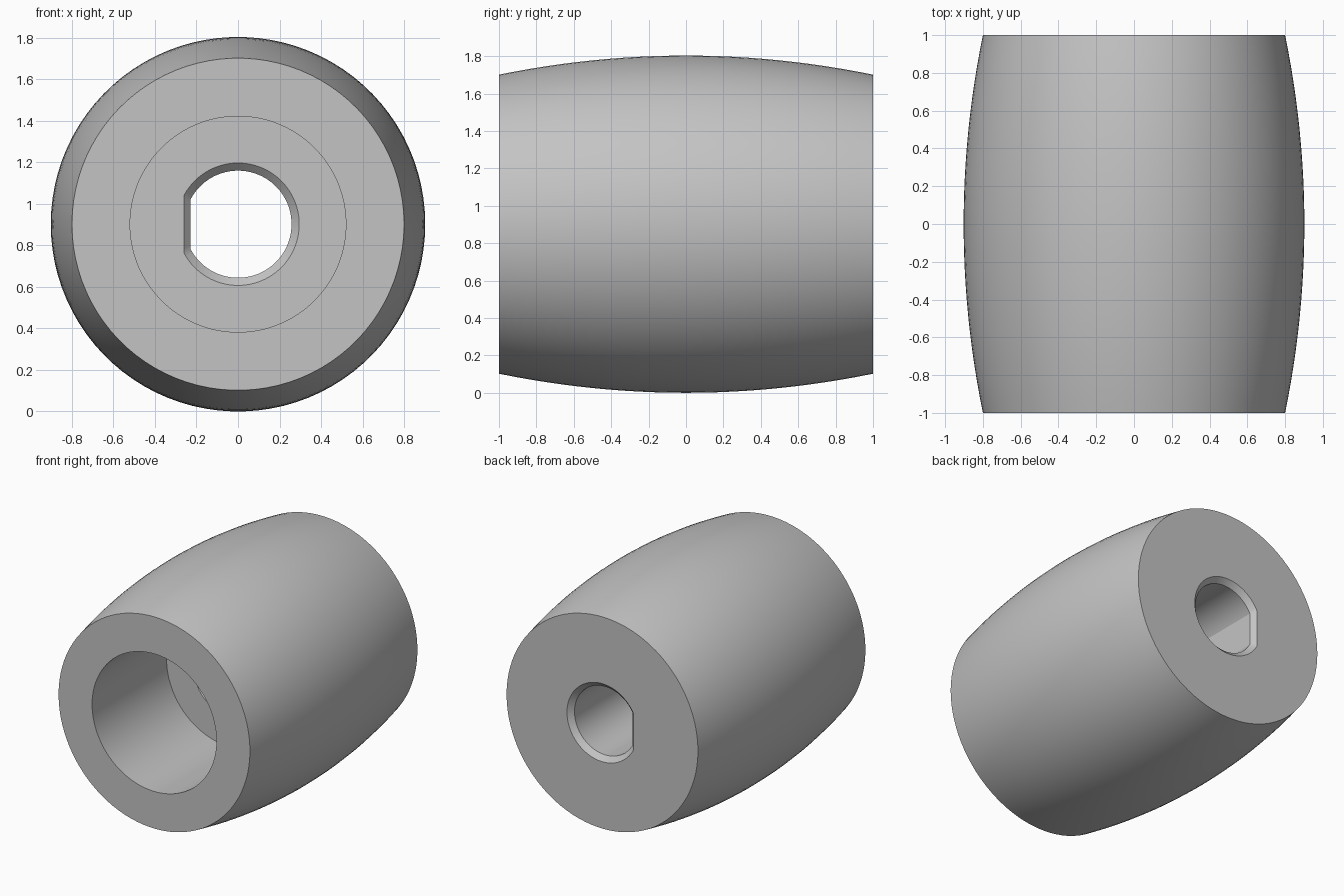
import bpy, bmesh, math

if "Cube" in bpy.data.objects:
    bpy.data.objects.remove(bpy.data.objects["Cube"])

N = 90                      # sides around the axis (4 degrees each)
CZ = 0.902                  # height of the axis
R_END, R_MID = 0.80, 0.902  # barrel radius at the ends and in the middle
R_BORE, FLOOR = 0.52, -0.11 # counterbore radius and floor position
R_HOLE, CH = 0.258, 0.037   # D-shaped hole radius and chamfer
FLAT = math.cos(math.radians(28))  # the flat side spans 28 degrees each way

grey = bpy.data.materials.new("grey")
grey.diffuse_color = (0.55, 0.55, 0.55, 1)
grey.use_nodes = True
grey.node_tree.nodes["Principled BSDF"].inputs["Base Color"].default_value = grey.diffuse_color

bm = bmesh.new()


def ring(y, r, d_shape=False):
    """Loop around the y axis, optionally cut flat on its -x side."""
    loop = []
    for i in range(N):
        a = 2 * math.pi * i / N
        c = math.cos(a)
        rr = min(r, r * FLAT / -c) if d_shape and c < -FLAT else r
        loop.append(bm.verts.new((rr * c, y, CZ + rr * math.sin(a))))
    return loop


# Bulged outside, running from front to back
STEPS = 24
loops = []
for k in range(STEPS + 1):
    y = -1 + 2 * k / STEPS
    loops.append(ring(y, R_END + (R_MID - R_END) * (1 - y * y)))

# Back face, chamfered D hole, counterbore floor, counterbore wall
loops += [
    ring(1, R_HOLE + CH, True),
    ring(1 - CH, R_HOLE, True),
    ring(FLOOR + CH, R_HOLE, True),
    ring(FLOOR, R_HOLE + CH, True),
    ring(FLOOR, R_BORE),
    ring(-1, R_BORE),
]

# Skin between consecutive loops, closing at the front face
for a, b in zip(loops, loops[1:] + loops[:1]):
    for i in range(N):
        j = (i + 1) % N
        bm.faces.new((a[i], a[j], b[j], b[i]))
bmesh.ops.recalc_face_normals(bm, faces=bm.faces)

mesh = bpy.data.meshes.new("barrel_roller")
bm.to_mesh(mesh)
bm.free()
mesh.materials.append(grey)
roller = bpy.data.objects.new("barrel_roller", mesh)
bpy.context.collection.objects.link(roller)
bpy.context.view_layer.objects.active = roller
roller.select_set(True)
bpy.ops.object.shade_smooth_by_angle(angle=math.radians(25))
